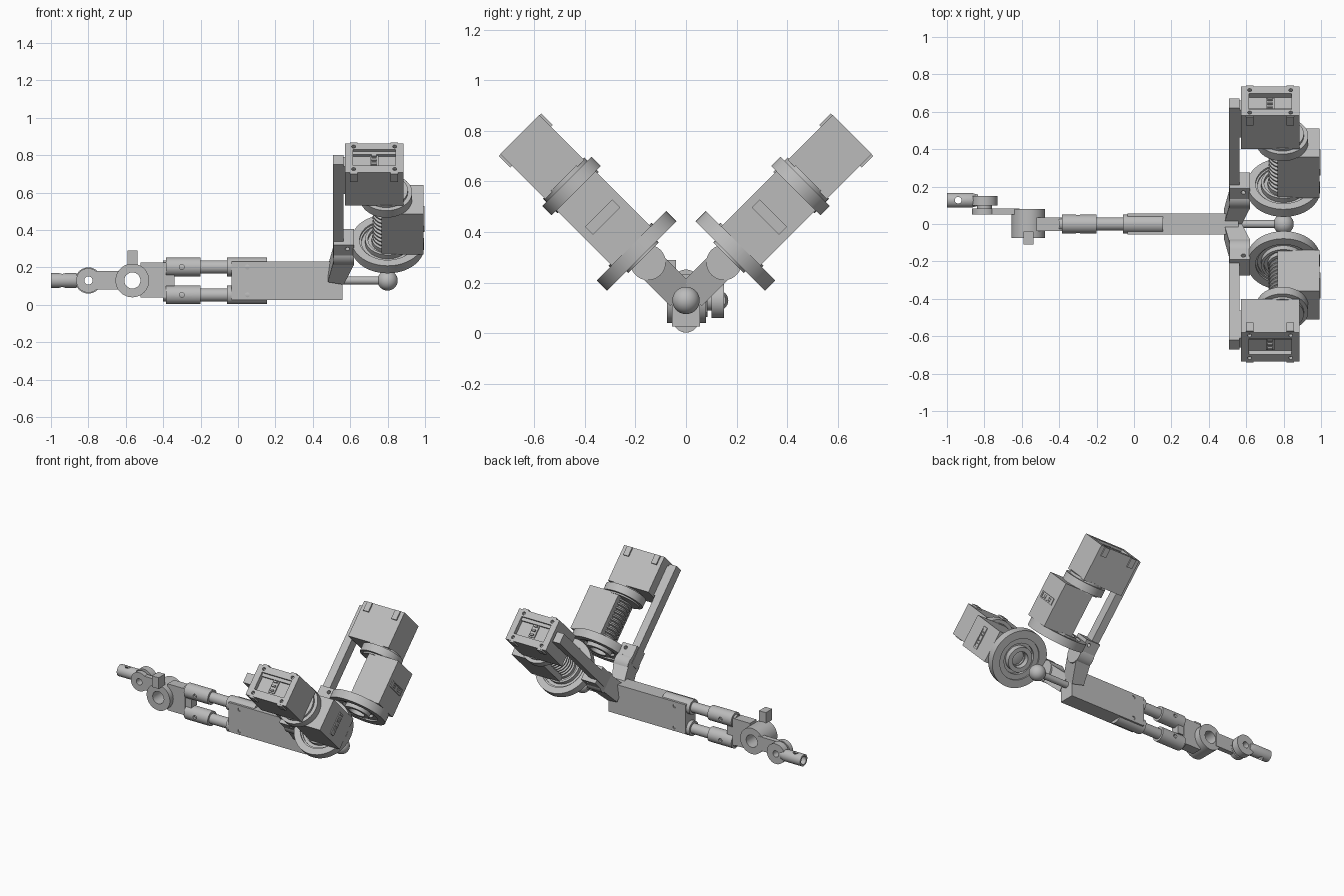
import bpy, bmesh, math
from mathutils import Matrix, Vector

cube = bpy.data.objects.get("Cube")
if cube:
    bpy.data.objects.remove(cube, do_unlink=True)

grey = bpy.data.materials.new("machined_grey")
grey.use_nodes = True
grey.diffuse_color = (0.5, 0.5, 0.5, 1)
grey.node_tree.nodes["Principled BSDF"].inputs["Base Color"].default_value = (0.5, 0.5, 0.5, 1)

# Tilted frame of an arm: local y runs across it, local z along it
TILT = Matrix.Rotation(math.radians(45), 4, 'X')
AXES = {'X': Matrix.Rotation(math.radians(90), 4, 'Y'),
        'Y': Matrix.Rotation(math.radians(-90), 4, 'X'),
        'Z': Matrix.Identity(4)}
T = 0.092      # arm axis offset
arm_parts = []


def finish(name, bm, arm):
    bmesh.ops.recalc_face_normals(bm, faces=bm.faces[:])
    if arm:
        bm.transform(TILT)
    mesh = bpy.data.meshes.new(name)
    bm.to_mesh(mesh)
    bm.free()
    mesh.materials.append(grey)
    ob = bpy.data.objects.new(name, mesh)
    bpy.context.collection.objects.link(ob)
    if arm:
        arm_parts.append(ob)
    return ob


def boxes(name, spans, arm=False):
    """One object from boxes given as (x0, x1, y0, y1, z0, z1)."""
    bm = bmesh.new()
    for x0, x1, y0, y1, z0, z1 in spans:
        m = Matrix.Translation(((x0 + x1) / 2, (y0 + y1) / 2, (z0 + z1) / 2))
        m = m @ Matrix.Diagonal((x1 - x0, y1 - y0, z1 - z0, 1))
        bmesh.ops.create_cube(bm, size=1, matrix=m)
    return finish(name, bm, arm)


def lathe(name, axis, centre, profile, arm=False, ring=False, steps=48):
    """Turn a (radius, height) profile about an axis through centre."""
    bm = bmesh.new()
    vs = [bm.verts.new((r, 0, h)) for r, h in profile]
    es = [bm.edges.new(p) for p in zip(vs, vs[1:])]
    if ring:
        es.append(bm.edges.new((vs[-1], vs[0])))
    bmesh.ops.spin(bm, geom=vs + es, axis=(0, 0, 1), cent=(0, 0, 0),
                   angle=math.tau, steps=steps)
    bmesh.ops.remove_doubles(bm, verts=bm.verts[:], dist=1e-5)
    bm.transform(Matrix.Translation(centre) @ AXES[axis])
    return finish(name, bm, arm)


def rod(name, axis, centre, r, h, arm=False, steps=40):
    return lathe(name, axis, centre, [(0, 0), (r, 0), (r, h), (0, h)], arm, steps=steps)


def tube(name, axis, centre, r, bore, h, arm=False):
    return lathe(name, axis, centre, [(bore, 0), (r, 0), (r, h), (bore, h)], arm, True)


def cut(target, *cutters):
    for c in cutters:
        if c in arm_parts:
            arm_parts.remove(c)
        c.hide_render = True
        mod = target.modifiers.new("cut", 'BOOLEAN')
        mod.operation, mod.solver, mod.object = 'DIFFERENCE', 'EXACT', c
        bpy.context.view_layer.objects.active = target
        bpy.ops.object.modifier_apply(modifier=mod.name)
        bpy.data.objects.remove(c, do_unlink=True)


# Main beam with screw holes
beam = boxes("main_beam", [(-0.035, 0.56, -0.055, 0.055, 0.027, 0.232)])
LEVELS = {"lower": 0.053, "upper": 0.202}
for z in LEVELS.values():
    cut(beam, rod("cutter", 'Y', (0.05, -0.1, z), 0.013, 0.2, steps=16))

# Twin rods with sleeves
for label, z in LEVELS.items():
    rod(label + "_socket", 'X', (-0.06, 0, z), 0.05, 0.215)
    rod(label + "_rod", 'X', (-0.4, 0, z), 0.035, 0.38)
    sleeve = tube(label + "_sleeve", 'X', (-0.385, 0, z), 0.05, 0.034, 0.185)
    cut(sleeve, rod("cutter", 'Y', (-0.3, -0.1, z), 0.013, 0.2, steps=16))

# Elbow joint
boxes("elbow_block", [(-0.52, -0.385, -0.037, 0.035, 0.04, 0.225),
                      (-0.39, -0.34, -0.03, 0.03, 0.1, 0.16)])
tube("elbow_eye", 'Y', (-0.565, -0.075, 0.13), 0.09, 0.043, 0.155)
boxes("elbow_peg", [(-0.59, -0.537, -0.11, -0.04, 0.212, 0.29)])

# Link plate and end joint
boxes("link_plate", [(-0.775, -0.612, 0.05, 0.083, 0.083, 0.18)])
tube("link_eye", 'Y', (-0.8, 0.05, 0.13), 0.065, 0.022, 0.034)
tube("link_spacer", 'Y', (-0.8, 0.083, 0.13), 0.04, 0.022, 0.02)
tube("end_eye", 'Y', (-0.8, 0.1, 0.13), 0.07, 0.022, 0.05)
end_rod = lathe("end_rod", 'X', (-1, 0.127, 0.13),
                [(0, 0.1), (0.028, 0.1), (0.028, 0), (0.04, 0), (0.04, 0.13),
                 (0.03, 0.165), (0, 0.165)])
cut(end_rod, rod("cutter", 'Z', (-0.94, 0.127, 0), 0.018, 0.3, steps=20))

# Ball on its stem
rod("ball_stem", 'X', (0.55, 0, 0.13), 0.022, 0.24)
R = 0.054
lathe("ball", 'X', (0.8, 0, 0.13),
      [(R * math.sin(math.pi * i / 20), -R * math.cos(math.pi * i / 20)) for i in range(21)])

# Arm: slanted foot from the beam
bm = bmesh.new()
foot = bm.faces.new([bm.verts.new((x, 0.032, s)) for x, s in
                     ((0.48, 0.14), (0.565, 0.12), (0.62, 0.27), (0.51, 0.29))])
ext = bmesh.ops.extrude_face_region(bm, geom=[foot])
bmesh.ops.translate(bm, vec=Vector((0, 0.12, 0)),
                    verts=[v for v in ext["geom"] if isinstance(v, bmesh.types.BMVert)])
finish("arm_foot", bm, True)

# Arm: knuckle, bracket and side rail
rod("arm_knuckle", 'X', (0.51, T, 0.304), 0.07, 0.11, True)
bracket = boxes("arm_bracket", [(0.51, 0.62, T - 0.06, T + 0.06, 0.29, 0.42)], True)
for s in (0.33, 0.39):
    cut(bracket, rod("cutter", 'Y', (0.585, -0.1, s), 0.012, 0.4, True, 16))
boxes("side_rail", [(0.508, 0.563, T - 0.035, T + 0.035, 0.3, 1.005)], True)
boxes("rail_bridge", [(0.55, 0.6, T - 0.035, T + 0.035, 0.78, 0.99)], True)

# Arm: large bearing ring with stepped races
AX = (0.8, T, 0)
lathe("bearing_ring", 'Z', AX,
      [(0.14, 0.34), (0.194, 0.34), (0.194, 0.397), (0.15, 0.397), (0.15, 0.385), (0.14, 0.385)],
      True, True, 64)
lathe("bearing_race", 'Z', AX,
      [(0.105, 0.35), (0.141, 0.35), (0.141, 0.375), (0.12, 0.375), (0.12, 0.405), (0.105, 0.405)],
      True, True)
tube("bearing_hub", 'Z', (0.8, T, 0.33), 0.085, 0.055, 0.08, True)
tube("hub_flange", 'Z', (0.8, T, 0.37), 0.11, 0.05, 0.015, True)

# Arm: ribbed drive screw beside the gearbox
ribs = [(0, 0.38)]
for i in range(11):
    s = 0.39 + i * 0.028
    ribs += [(0.062, s), (0.08, s + 0.006), (0.08, s + 0.014), (0.062, s + 0.02)]
lathe("drive_screw", 'Z', AX, ribs + [(0, 0.705)], True)

# Arm: gearbox with connector
LO, HI = T - 0.11, T + 0.108
boxes("gearbox", [(0.768, 0.992, LO, HI, 0.397, 0.705)], True)
plate = boxes("connector_plate", [(0.985, 0.998, T - 0.076, T + 0.076, 0.535, 0.58)], True)
cut(plate, boxes("cutter", [(0.994, 1.1, T - 0.062, T + 0.062, 0.542, 0.573)], True))
boxes("connector_pins", [(0.99, 0.998, t - 0.004, t + 0.004, s - 0.004, s + 0.004)
                         for t in (T - 0.04, T - 0.02, T + 0.02, T + 0.04)
                         for s in (0.55, 0.565)], True)

# Arm: collar below the motor
lathe("motor_collar", 'Z', (0.793, T, 0),
      [(0, 0.695), (0.115, 0.695), (0.115, 0.705), (0.138, 0.705), (0.138, 0.758),
       (0.115, 0.758), (0.115, 0.775), (0, 0.775)], True)

# Arm: motor block with recessed end, bolt holes and lugs
motor = boxes("motor_block", [(0.572, 0.884, LO, HI, 0.768, 1.02)], True)
cut(motor, boxes("cutter", [(0.615, 0.843, T - 0.06, T + 0.062, 0.99, 1.1)], True))
for x in (0.618, 0.838):
    for t in (T - 0.085, T + 0.085):
        cut(motor, rod("cutter", 'Z', (x, t, 1.0), 0.011, 0.1, True, 16))
boxes("motor_lugs", [(x - 0.02, x + 0.02, t - 0.01, t + 0.01, 0.955, 1.018)
                     for x in (0.62, 0.836) for t in (LO, HI)], True)
boxes("motor_terminal", [(0.705, 0.75, T - 0.045, T + 0.045, 0.985, 0.998)]
      + [(0.715, 0.74, t - 0.006, t + 0.006, 0.99, 1.01)
         for t in (T - 0.03, T, T + 0.03)]
      + [(0.615, 0.843, T + 0.04, T + 0.062, 0.985, 1.005)], True)

# Second arm by mirroring across y = 0
for ob in arm_parts:
    mod = ob.modifiers.new("mirror", 'MIRROR')
    mod.use_axis = (False, True, False)
    mod.use_mirror_merge = False

# Smooth rounds, sharp edges
bpy.ops.object.select_all(action='DESELECT')
for ob in bpy.context.scene.objects:
    if ob.type == 'MESH' and ob.data.materials and ob.data.materials[0] == grey:
        ob.select_set(True)
        bpy.context.view_layer.objects.active = ob
bpy.ops.object.shade_smooth_by_angle(angle=math.radians(30))
